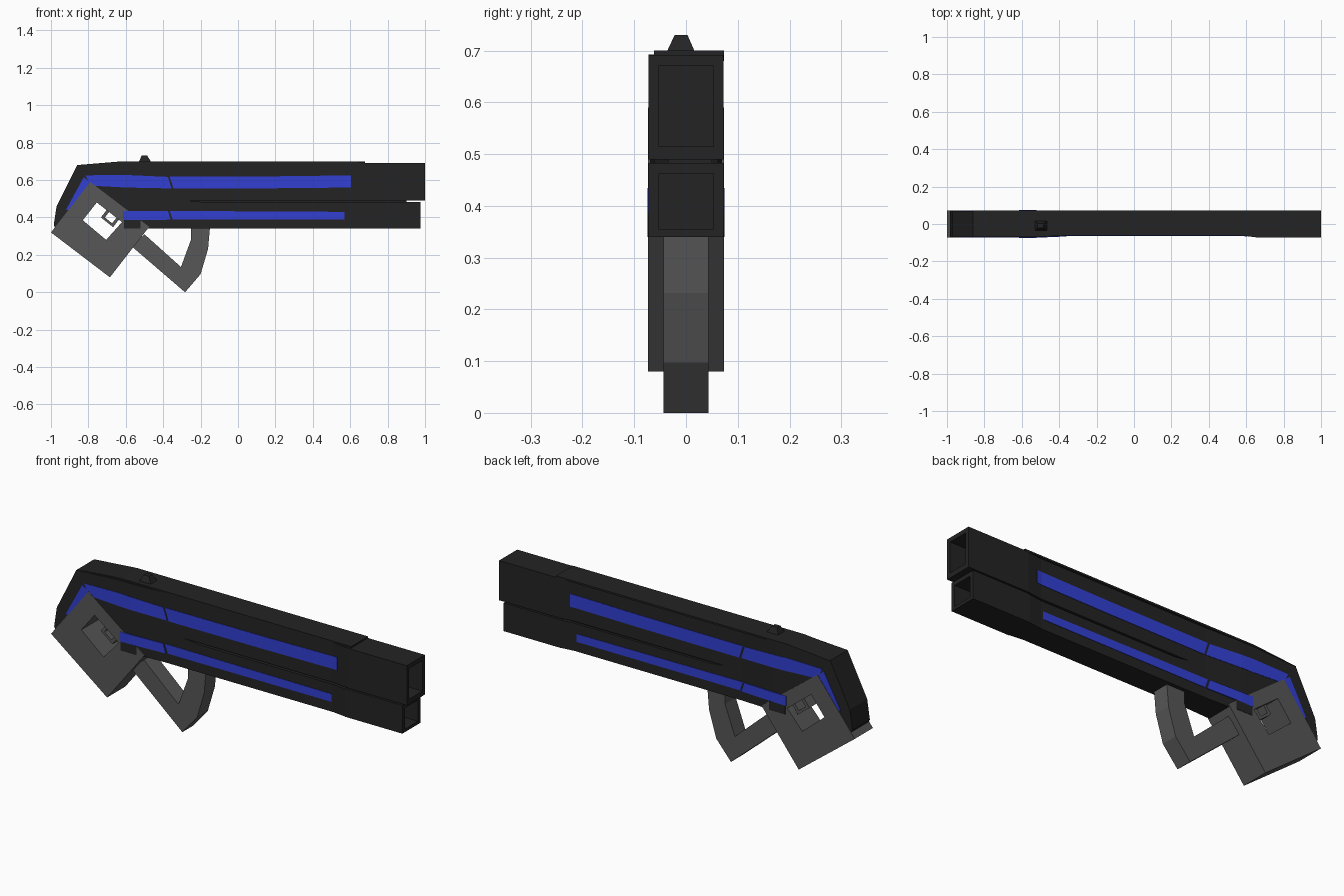
import bpy
import bmesh

if "Cube" in bpy.data.objects:
    bpy.data.objects.remove(bpy.data.objects["Cube"])


def material(name, rgb):
    m = bpy.data.materials.new(name)
    m.diffuse_color = (*rgb, 1)
    m.use_nodes = True
    m.node_tree.nodes["Principled BSDF"].inputs["Base Color"].default_value = m.diffuse_color
    return m


BLACK = material("matte_black", (0.017, 0.017, 0.017))
GREY = material("mid_grey", (0.095, 0.095, 0.095))
BLUE = material("bright_blue", (0.032, 0.05, 0.65))

# Half width of the body along x: the middle is waisted
WAIST = [(-1.1, 0.070), (-0.55, 0.070), (-0.36, 0.062), (0.58, 0.062), (0.66, 0.072), (1.1, 0.072)]


def half_width(x):
    for (x0, w0), (x1, w1) in zip(WAIST, WAIST[1:]):
        if x <= x1:
            return w0 + (w1 - w0) * (x - x0) / (x1 - x0)
    return WAIST[-1][1]


def finish(name, bm, mat):
    bmesh.ops.recalc_face_normals(bm, faces=bm.faces[:])
    mesh = bpy.data.meshes.new(name)
    bm.to_mesh(mesh)
    bm.free()
    mesh.materials.append(mat)
    obj = bpy.data.objects.new(name, mesh)
    bpy.context.collection.objects.link(obj)
    return obj


def extruded(points, y0, y1):
    """Side profile (x, z) extruded across y."""
    bm = bmesh.new()
    rings = [[bm.verts.new((x, y, z)) for x, z in points] for y in (y0, y1)]
    n = len(points)
    for ring in rings:
        bm.faces.new(ring)
    for i in range(n):
        j = (i + 1) % n
        bm.faces.new((rings[0][i], rings[0][j], rings[1][j], rings[1][i]))
    return bm


def prism(name, points, y0, y1, mat):
    return finish(name, extruded(points, y0, y1), mat)


def waisted(name, points, mat, inner=None, outer=0.0):
    """Profile following the waist; with inner set, a thin plate on each side."""
    spans = [(-1, 1)] if inner is None else [(1, 2), (-2, -1)]
    for k, (a, b) in enumerate(spans):
        bm = extruded(points, a, b)
        for x, _ in WAIST[1:-1]:
            bmesh.ops.bisect_plane(bm, geom=bm.verts[:] + bm.edges[:] + bm.faces[:],
                                   plane_co=(x, 0, 0), plane_no=(1, 0, 0))
        for v in bm.verts:
            side = 1 if v.co.y > 0 else -1
            offset = inner if inner is not None and abs(v.co.y) < 1.5 else outer
            v.co.y = side * (half_width(v.co.x) + offset)
        finish(name + ("_back" if inner is not None and k == 0 else ""), bm, mat)


def frame(name, outer, inner, a, b, place, mat):
    """Four sided frame with a hole through it."""
    bm = bmesh.new()
    loops = [[bm.verts.new(place(p, q, d)) for p, q in pts]
             for pts, d in ((outer, a), (inner, a), (inner, b), (outer, b))]
    for s in range(4):
        r0, r1 = loops[s], loops[(s + 1) % 4]
        for i in range(4):
            j = (i + 1) % 4
            bm.faces.new((r0[i], r0[j], r1[j], r1[i]))
    return finish(name, bm, mat)


def across(p, q, d):
    return (p, d, q)


def along(p, q, d):
    return (d, p, q)


def rect(y, z0, z1):
    return [(-y, z0), (y, z0), (y, z1), (-y, z1)]


# Main body halves, separated by a thin slit towards the front
waisted("upper_body", [(-0.86, 0.68), (-0.62, 0.693), (0.68, 0.693), (0.68, 0.49),
                       (-0.66, 0.49), (-0.79, 0.51), (-0.86, 0.42), (-0.90, 0.33),
                       (-0.97, 0.33), (-0.985, 0.36), (-0.97, 0.46)], BLACK)
waisted("lower_body", [(-0.70, 0.49), (-0.26, 0.49), (-0.18, 0.481), (0.66, 0.481),
                       (0.66, 0.34), (-0.50, 0.34), (-0.58, 0.38)], BLACK)
prism("slit_core", [(-0.3, 0.47), (0.9, 0.47), (0.9, 0.5), (-0.3, 0.5)], -0.035, 0.05, BLACK)
prism("top_plate", [(-0.86, 0.68), (-0.62, 0.70), (0.68, 0.70), (0.68, 0.691), (-0.62, 0.691)],
      -0.062, 0.073, BLACK)

# Hollow square muzzles
frame("upper_muzzle", rect(0.0725, 0.49, 0.692), rect(0.053, 0.515, 0.67), 0.67, 1.0, along, BLACK)
frame("lower_muzzle", rect(0.0725, 0.34, 0.483), rect(0.053, 0.355, 0.462), 0.65, 0.975, along, BLACK)

# Blue side stripes
waisted("butt_stripe", [(-0.825, 0.615), (-0.78, 0.58), (-0.87, 0.44), (-0.92, 0.44)],
        BLUE, -0.003, 0.0015)
waisted("upper_rear_stripe", [(-0.815, 0.625), (-0.62, 0.628), (-0.375, 0.617),
                              (-0.355, 0.555), (-0.60, 0.56), (-0.79, 0.57)], BLUE, -0.003, 0.0015)
waisted("upper_front_stripe", [(-0.365, 0.618), (0.2, 0.62), (0.605, 0.625),
                               (0.605, 0.56), (0.2, 0.556), (-0.345, 0.554)], BLUE, -0.003, 0.002)
waisted("lower_rear_stripe", [(-0.615, 0.435), (-0.375, 0.435), (-0.36, 0.388), (-0.615, 0.385)],
        BLUE, -0.003, 0.0045)
waisted("lower_front_stripe", [(-0.365, 0.435), (0.57, 0.43), (0.57, 0.39), (-0.35, 0.389)],
        BLUE, -0.003, 0.002)

# Slanted grey rear block with an opening and a small inner frame
frame("rear_block", [(-1.0, 0.32), (-0.685, 0.08), (-0.475, 0.35), (-0.79, 0.59)],
      [(-0.83, 0.385), (-0.705, 0.28), (-0.62, 0.375), (-0.755, 0.48)], -0.073, 0.073, across, GREY)
catch = [(-0.733, 0.40), (-0.668, 0.348), (-0.628, 0.40), (-0.693, 0.452)]
cx, cz = -0.68, 0.40
frame("inner_catch", catch, [(cx + (x - cx) * 0.6, cz + (z - cz) * 0.6) for x, z in catch],
      -0.055, 0.055, across, GREY)
prism("latch", [(-0.61, 0.34), (-0.52, 0.34), (-0.52, 0.386), (-0.61, 0.386)], -0.0745, 0.0745, BLACK)

# Bent hand grip loop
prism("hand_grip", [(-0.57, 0.247), (-0.283, 0.0), (-0.20, 0.097), (-0.16, 0.232), (-0.15, 0.345),
                    (-0.25, 0.345), (-0.25, 0.285), (-0.305, 0.135), (-0.50, 0.31)],
      -0.043, 0.043, GREY)

# Small tapered sight
sight = extruded([(-0.53, 0.698), (-0.465, 0.698), (-0.485, 0.73), (-0.515, 0.73)], -0.037, 0.017)
for v in sight.verts:
    if v.co.z > 0.72:
        v.co.y = -0.022 if v.co.y < 0 else 0.003
finish("sight", sight, BLACK)
